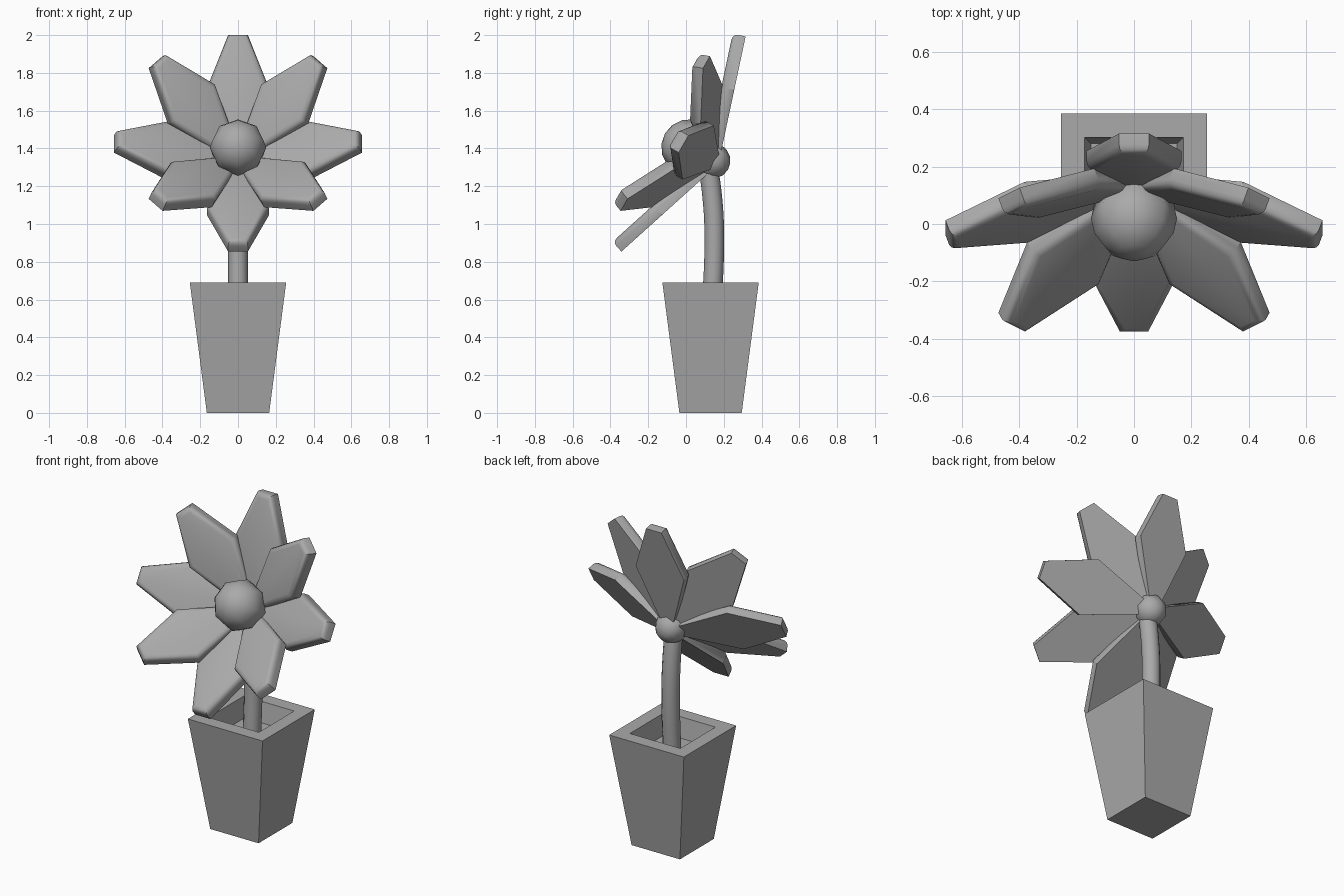
import bpy
import bmesh
import math
from mathutils import Matrix, Vector

cube = bpy.data.objects.get("Cube")
if cube:
    bpy.data.objects.remove(cube, do_unlink=True)

# One plain grey for everything
GREY = (0.4, 0.4, 0.4, 1.0)
grey = bpy.data.materials.new("plain_grey")
grey.use_nodes = True
grey.diffuse_color = GREY
grey.node_tree.nodes["Principled BSDF"].inputs["Base Color"].default_value = GREY

POT_Y = 0.13
HUB = Vector((0, 0.14, 1.335))
# Flower frame: x across, y up the flower, z along the way it faces
FLOWER = Matrix.Translation(HUB) @ Matrix.Rotation(math.radians(60), 4, 'X')


def finish(name, bm, matrix=Matrix(), smooth=None):
    bmesh.ops.recalc_face_normals(bm, faces=bm.faces)
    mesh = bpy.data.meshes.new(name)
    bm.to_mesh(mesh)
    bm.free()
    mesh.materials.append(grey)
    obj = bpy.data.objects.new(name, mesh)
    bpy.context.collection.objects.link(obj)
    obj.matrix_world = matrix
    if smooth:
        shade(obj, smooth)
    return obj


def shade(obj, angle):
    bpy.ops.object.select_all(action='DESELECT')
    obj.select_set(True)
    bpy.context.view_layer.objects.active = obj
    bpy.ops.object.shade_smooth_by_angle(angle=math.radians(angle))


def pot():
    # Square rings: bottom, outer rim, inner rim, inner floor
    bm = bmesh.new()
    rings = []
    for half, z in ((0.165, 0), (0.255, 0.69), (0.172, 0.69), (0.15, 0.57)):
        rings.append([bm.verts.new((sx * half, POT_Y + sy * half, z))
                      for sx, sy in ((-1, -1), (1, -1), (1, 1), (-1, 1))])
    for low, high in zip(rings, rings[1:]):
        for i in range(4):
            j = (i + 1) % 4
            bm.faces.new((low[i], low[j], high[j], high[i]))
    bm.faces.new(rings[0])
    bm.faces.new(rings[-1])
    finish("pot", bm)


def stem():
    curve = bpy.data.curves.new("stem", 'CURVE')
    curve.dimensions = '3D'
    curve.bevel_depth = 0.052
    curve.bevel_resolution = 4
    curve.resolution_u = 4
    curve.use_fill_caps = True
    path = ((0.137, 0.56), (0.15, 0.95), (0.135, 1.18), (0.115, 1.31))
    spline = curve.splines.new('BEZIER')
    spline.bezier_points.add(len(path) - 1)
    for point, (y, z) in zip(spline.bezier_points, path):
        point.co = (0, y, z)
        point.handle_left_type = point.handle_right_type = 'AUTO'
    curve.materials.append(grey)
    obj = bpy.data.objects.new("stem", curve)
    bpy.context.collection.objects.link(obj)
    bpy.ops.object.select_all(action='DESELECT')
    obj.select_set(True)
    bpy.context.view_layer.objects.active = obj
    bpy.ops.object.convert(target='MESH')
    shade(bpy.context.object, 40)


def petal(name, turn, tilt):
    # Six-sided outline growing along y, thick in z, rounded on the front edge
    half = 0.035
    right = [(0.03, 0.02), (0.165, 0.39), (0.052, 0.68)]
    outline = right + [(-x, y) for x, y in reversed(right)]
    bm = bmesh.new()
    back = bm.faces.new([bm.verts.new((x, y, -half)) for x, y in outline])
    front = bmesh.ops.extrude_face_region(bm, geom=[back], use_keep_orig=True)["geom"]
    verts = [g for g in front if isinstance(g, bmesh.types.BMVert)]
    bmesh.ops.translate(bm, verts=verts, vec=(0, 0, 2 * half))
    rim = [e for e in bm.edges if all(v.co.z > 0 for v in e.verts)]
    bmesh.ops.bevel(bm, geom=rim, offset=0.03, segments=3, profile=0.5,
                    affect='EDGES')
    matrix = (FLOWER @ Matrix.Rotation(turn, 4, 'Z')
              @ Matrix.Rotation(math.radians(tilt), 4, 'X'))
    finish(name, bm, matrix, 40)


def ball(name, radius, offset, rings):
    bm = bmesh.new()
    bmesh.ops.create_uvsphere(bm, u_segments=8, v_segments=rings, radius=radius)
    finish(name, bm, FLOWER @ Matrix.Translation((0, 0, offset)), 80)


pot()
stem()
# Alternate petals lean further forward
for i in range(8):
    petal(f"petal_{i + 1}", i * math.pi / 4, 28 if i % 2 else 18)
ball("flower_center", 0.15, 0.14, 8)
ball("flower_base", 0.095, 0.0, 8)
